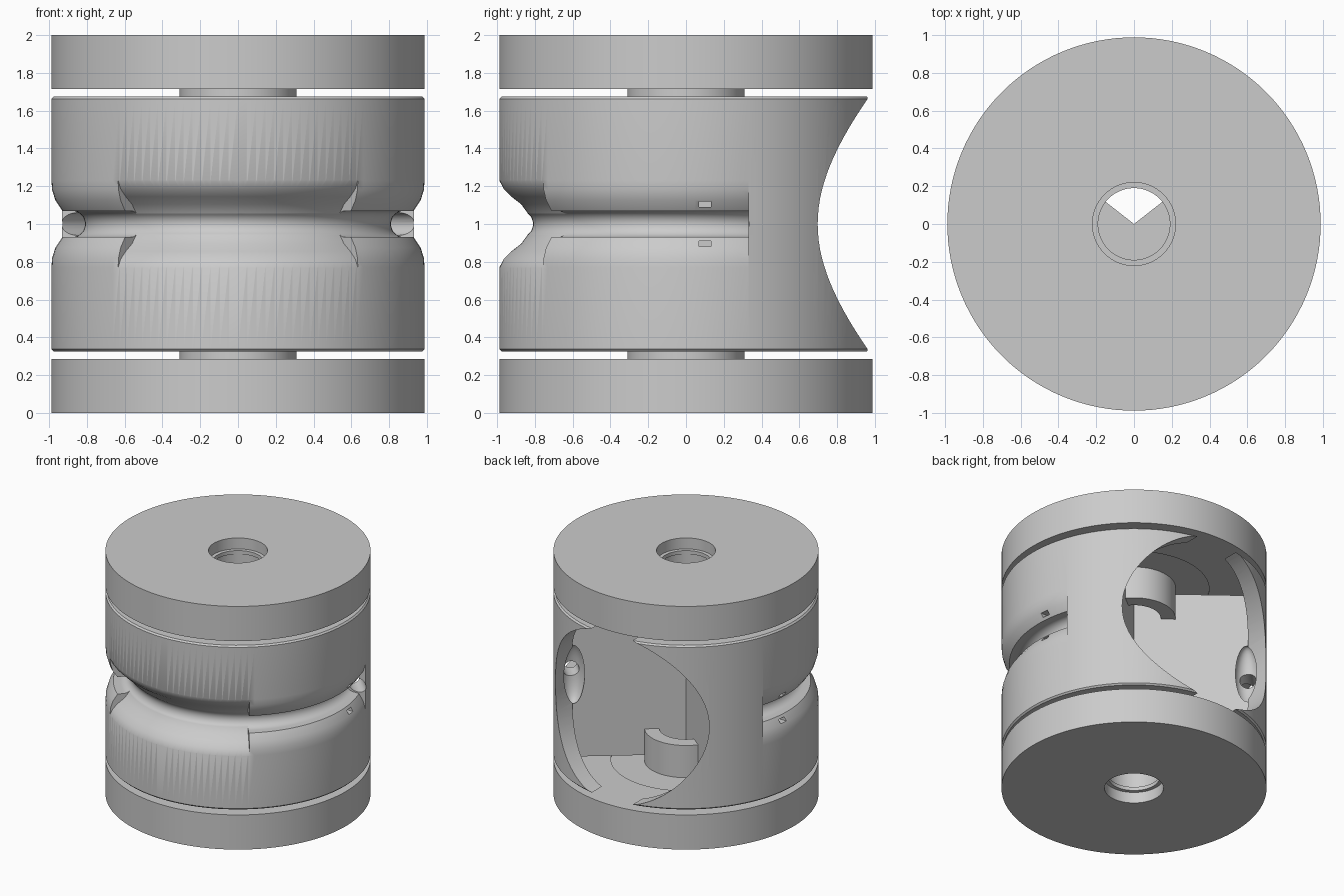
import bpy, bmesh, math
from mathutils import Matrix, Vector

cube = bpy.data.objects.get("Cube")
if cube:
    bpy.data.objects.remove(cube, do_unlink=True)

grey = bpy.data.materials.new("plain_grey")
grey.use_nodes = True
grey.diffuse_color = (0.6, 0.6, 0.6, 1)
grey.node_tree.nodes["Principled BSDF"].inputs["Base Color"].default_value = (0.6, 0.6, 0.6, 1)

R = 0.988          # outer radius
MID = 1.0          # mid height


def add(name, bm):
    bmesh.ops.remove_doubles(bm, verts=bm.verts, dist=1e-5)
    bmesh.ops.recalc_face_normals(bm, faces=bm.faces)
    mesh = bpy.data.meshes.new(name)
    bm.to_mesh(mesh)
    bm.free()
    mesh.materials.append(grey)
    obj = bpy.data.objects.new(name, mesh)
    bpy.context.collection.objects.link(obj)
    return obj


def lathe(name, profile, start=0, end=360, steps=128):
    """Sweep a closed (radius, z) outline about the z axis."""
    bm = bmesh.new()
    full = end - start == 360
    rings = []
    for i in range(steps if full else steps + 1):
        a = math.radians(start + (end - start) * i / steps)
        rings.append([bm.verts.new((r * math.cos(a), r * math.sin(a), z)) for r, z in profile])
    n = len(profile)
    for i in range(steps):
        p, q = rings[i], rings[(i + 1) % len(rings)]
        for j in range(n):
            k = (j + 1) % n
            if profile[j][0] == 0 and profile[k][0] == 0:
                continue
            face = [p[j], q[j], q[k], p[k]]
            if profile[j][0] == 0:
                face.remove(q[j])
            if profile[k][0] == 0:
                face.remove(q[k])
            bm.faces.new(face)
    if not full:
        bm.faces.new(rings[0])
        bm.faces.new(rings[-1])
    return add(name, bm)


def box(name, centre, size):
    bm = bmesh.new()
    bmesh.ops.create_cube(bm, size=1, matrix=Matrix.Translation(centre) @ Matrix.Diagonal((*size, 1)))
    return add(name, bm)


def rod(name, a, b, radius, steps=48):
    a, b = Vector(a), Vector(b)
    turn = (b - a).to_track_quat('Z', 'Y').to_matrix().to_4x4()
    bm = bmesh.new()
    bmesh.ops.create_cone(bm, cap_ends=True, segments=steps, radius1=radius, radius2=radius,
                          depth=(b - a).length, matrix=Matrix.Translation((a + b) / 2) @ turn)
    return add(name, bm)


def boolean(obj, cutter, operation='DIFFERENCE'):
    mod = obj.modifiers.new("cut", 'BOOLEAN')
    mod.object, mod.operation, mod.solver = cutter, operation, 'EXACT'
    bpy.context.view_layer.objects.active = obj
    bpy.ops.object.modifier_apply(modifier=mod.name)
    bpy.data.objects.remove(cutter, do_unlink=True)


def groove(half):
    """Closed ring outline from the upper half of a groove, mirrored about mid height."""
    upper = [(r, MID + z) for r, z in half]
    lower = [(r, 2 * MID - z) for r, z in reversed(upper) if z > MID]
    return [(1.1, MID + half[0][1])] + upper + lower + [(1.1, MID - half[0][1])]


# Middle drum with small bevelled rims
low, high, bevel = 0.325, 1.675, 0.012
drum = lathe("middle_drum", [(0, low), (R - bevel, low), (R, low + bevel),
                             (R, high - bevel), (R - bevel, high), (0, high)])

# Side groove: flared lips and a round slot, stopping behind the middle
flare = [(R, 0.23), (0.984, 0.18), (0.967, 0.125), (0.93, 0.07)]
slot = [(0.88 - 0.07 * math.sin(t * math.pi / 16), 0.07 * math.cos(t * math.pi / 16)) for t in range(9)]
side = lathe("side_groove_cutter", groove(flare + slot[:-1] + [(0.81, 0)]))
boolean(side, box("groove_limit", (0, -0.67, MID), (3, 2, 2)), 'INTERSECT')
boolean(drum, side)

# Front groove: wide rounded channel
channel = [(R, 0.23), (0.965, 0.185), (0.925, 0.145), (0.873, 0.105), (0.84, 0.06), (0.822, 0.025), (0.818, 0)]
boolean(drum, lathe("front_groove_cutter", groove(channel), 230, 310, 48))

# Wedge cavity from the axis and the round rear window
boolean(drum, lathe("wedge_cutter", [(0, 0.2), (0.85, 0.2), (0.85, 1.8), (0, 1.8)], 38, 142, 48))
boolean(drum, rod("rear_window_cutter", (0, 0.53, MID), (0, 1.3, MID), 0.7, 96))

# Guide holes, their flared mouths and the small lip slots
for s in (-1, 1):
    boolean(drum, rod("guide_hole_cutter", (s * 0.91, 0.27, MID), (s * 0.6, 0.58, MID), 0.06, 32))
    bm = bmesh.new()
    bmesh.ops.create_uvsphere(bm, u_segments=32, v_segments=16, radius=1,
                              matrix=Matrix.Translation((s * 0.68, 0.5, MID)) @ Matrix.Diagonal((0.09, 0.09, 0.25, 1)))
    boolean(drum, add("mouth_cutter", bm))
    for z in (-0.105, 0.105):
        boolean(drum, box("lip_slot_cutter", (s * 0.95, 0.1, MID + z), (0.14, 0.065, 0.03)))

# End discs with a stepped bore and a hub reaching into the drum
disc_profile = [(0.22, 0), (R, 0), (R, 0.285), (0.56, 0.285), (0.56, 0.275), (0.31, 0.275),
                (0.31, 0.54), (0.2, 0.54), (0.2, 0.12), (0.19, 0.12), (0.19, 0.09), (0.22, 0.09)]
parts = [drum, lathe("lower_disc", disc_profile),
         lathe("upper_disc", [(r, 2 - z) for r, z in disc_profile])]

# Smooth round surfaces, sharp edges kept
bpy.ops.object.select_all(action='DESELECT')
for obj in parts:
    obj.select_set(True)
bpy.context.view_layer.objects.active = drum
bpy.ops.object.shade_smooth_by_angle(angle=math.radians(28))
